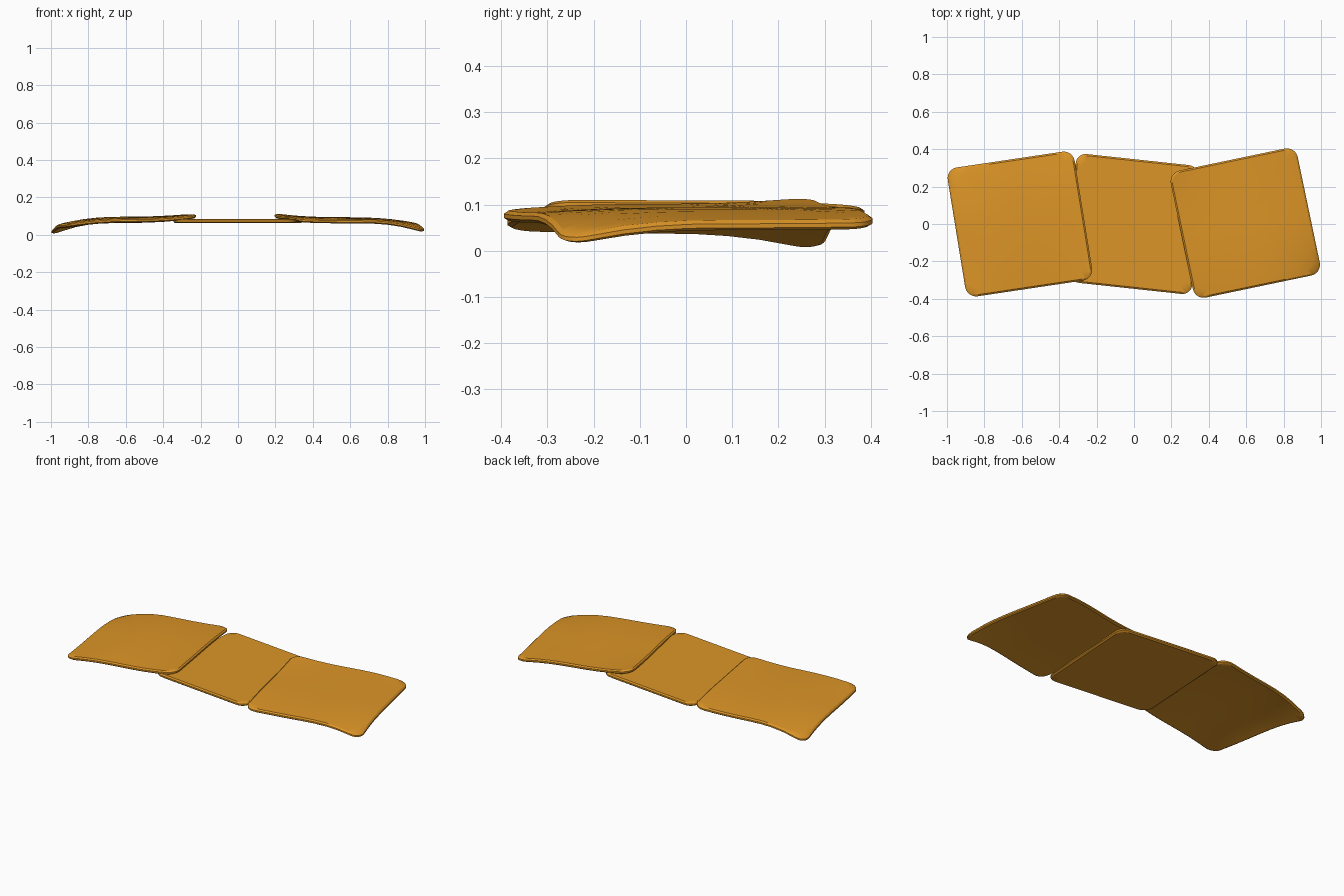
import bpy, bmesh, math
from mathutils import Vector

if "Cube" in bpy.data.objects:
    bpy.data.objects.remove(bpy.data.objects["Cube"])

mat = bpy.data.materials.new("amber")
mat.diffuse_color = (0.72, 0.30, 0.02, 1)
mat.use_nodes = True
mat.node_tree.nodes["Principled BSDF"].inputs["Base Color"].default_value = mat.diffuse_color

THICK = 0.022
RADIUS = 0.17      # corner radius in panel units (half side = 1)


def outline():
    """Rounded square, with extra points along the straight sides."""
    pts = []
    c = 1 - RADIUS
    for k in range(4):
        q = k * math.pi / 2
        side = [(1, -c + 2 * c * i / 8) for i in range(8)]
        arc = [(c + RADIUS * math.cos(t), c + RADIUS * math.sin(t))
               for t in (math.pi / 2 * i / 6 for i in range(6))]
        for x, y in side + arc:
            pts.append((x * math.cos(q) - y * math.sin(q),
                        x * math.sin(q) + y * math.cos(q)))
    return pts


def ease(row, t):
    end = row[2] if t > 0 else row[0]
    return row[1] + (end - row[1]) * abs(t) ** 2.3


def panel(name, centre, a, b, heights):
    """Bent slab: a, b are half-side vectors, heights a 3x3 grid of underside z."""
    bm = bmesh.new()
    pts = outline()

    def vert(u, v, lift):
        p = Vector(centre) + (Vector(a) * u + Vector(b) * v) * 1.013
        z = ease([ease(r, u) for r in heights], v)
        return bm.verts.new((p.x, p.y, z + lift))

    # Underside rings, rounded rim, then top rings
    scales = [0.2, 0.4, 0.6, 0.8, 0.9]
    rings = [(s, 0) for s in scales]
    rings += [(0.975, 0), (1, 0.3 * THICK), (1, 0.7 * THICK), (0.975, THICK)]
    rings += [(s, THICK) for s in reversed(scales)]
    loops = [[vert(x * s, y * s, h) for x, y in pts] for s, h in rings]
    n = len(pts)
    for lo, hi in zip(loops, loops[1:]):
        for i in range(n):
            j = (i + 1) % n
            bm.faces.new((lo[i], lo[j], hi[j], hi[i]))
    for ring, lift in ((loops[0], 0), (loops[-1], THICK)):
        mid = vert(0, 0, lift)
        for i in range(n):
            bm.faces.new((ring[i], ring[(i + 1) % n], mid))
    bmesh.ops.recalc_face_normals(bm, faces=bm.faces)
    me = bpy.data.meshes.new(name)
    bm.to_mesh(me)
    bm.free()
    me.materials.append(mat)
    ob = bpy.data.objects.new(name, me)
    bpy.context.collection.objects.link(ob)
    bpy.context.view_layer.objects.active = ob
    bpy.ops.object.select_all(action='DESELECT')
    ob.select_set(True)
    bpy.ops.object.shade_smooth_by_angle(angle=math.radians(30))


# Three overlapping panels; rows run front to back
panel("left_panel", (-0.61, 0), (0.335, 0.05), (-0.055, 0.34),
      [(0.043, 0.066, 0.090), (0.035, 0.075, 0.088), (-0.009, 0.062, 0.074)])
panel("middle_panel", (0, 0), (0.325, -0.035), (0.02, 0.34),
      [(0.063, 0.063, 0.063), (0.063, 0.063, 0.063), (0.063, 0.063, 0.063)])
panel("right_panel", (0.595, 0.005), (0.335, 0.07), (-0.07, 0.335),
      [(0.066, 0.060, 0.004), (0.080, 0.072, 0.043), (0.096, 0.073, 0.046)])
